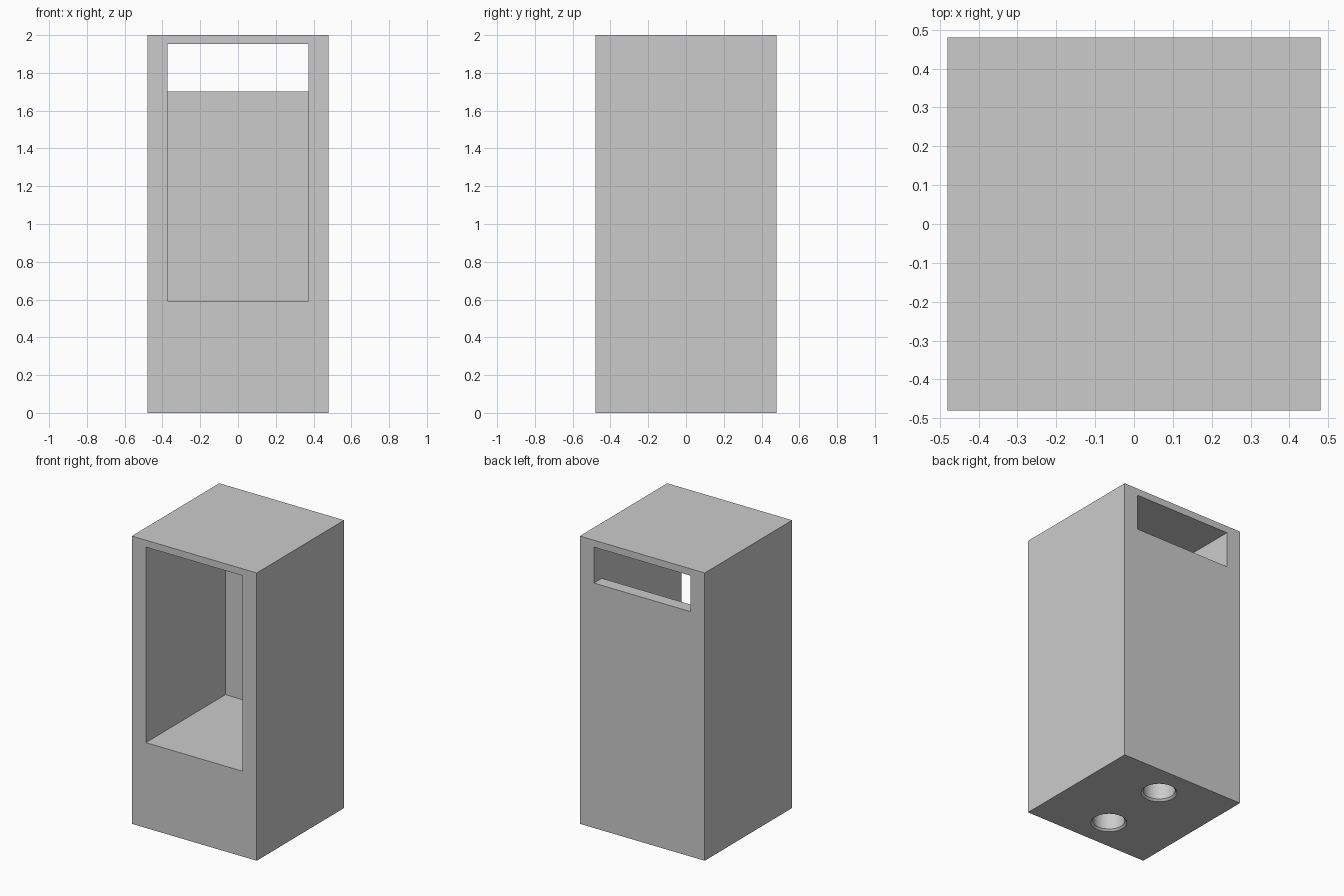
import bpy, bmesh
from math import pi, radians
from mathutils import Matrix

cube = bpy.data.objects.get("Cube")
if cube:
    bpy.data.objects.remove(cube, do_unlink=True)

HALF, HEIGHT = 0.48, 2.0            # outer block
OPEN_HALF, FLOOR, CEILING = 0.372, 0.593, 1.952
SLOT_SILL, BACK_WALL = 1.702, 0.393  # rear slot and inner face of back wall

grey = bpy.data.materials.new("light grey")
grey.use_nodes = True
colour = (0.6, 0.6, 0.6, 1)
grey.diffuse_color = colour
grey.node_tree.nodes["Principled BSDF"].inputs["Base Color"].default_value = colour


def make_object(name, bm):
    bmesh.ops.recalc_face_normals(bm, faces=bm.faces)
    mesh = bpy.data.meshes.new(name)
    bm.to_mesh(mesh)
    bm.free()
    mesh.materials.append(grey)
    obj = bpy.data.objects.new(name, mesh)
    bpy.context.collection.objects.link(obj)
    return obj


def cut(target, cutter):
    mod = target.modifiers.new("cut", 'BOOLEAN')
    mod.operation, mod.solver, mod.object = 'DIFFERENCE', 'EXACT', cutter
    bpy.context.view_layer.objects.active = target
    bpy.ops.object.modifier_apply(modifier=mod.name)
    bpy.data.objects.remove(cutter, do_unlink=True)


# Solid block
bm = bmesh.new()
bmesh.ops.create_cube(bm, size=1, matrix=Matrix.Translation((0, 0, HEIGHT / 2))
                      @ Matrix.Diagonal((2 * HALF, 2 * HALF, HEIGHT, 1)))
housing = make_object("housing", bm)

# Tall front recess that continues as a slot through the back wall
bm = bmesh.new()
side = [(-0.6, FLOOR), (BACK_WALL, FLOOR), (BACK_WALL, SLOT_SILL),
        (0.6, SLOT_SILL), (0.6, CEILING), (-0.6, CEILING)]
face = bm.faces.new([bm.verts.new((-OPEN_HALF, y, z)) for y, z in side])
walls = bmesh.ops.extrude_face_region(bm, geom=[face], use_keep_orig=True)
bmesh.ops.translate(bm, vec=(2 * OPEN_HALF, 0, 0),
                    verts=[v for v in walls["geom"] if isinstance(v, bmesh.types.BMVert)])
cut(housing, make_object("recess_cutter", bm))

# Two blind holes with chamfered rims in the underside
for y in (-0.25, 0.25):
    bm = bmesh.new()
    profile = [(0, -0.05), (0.115, -0.05), (0.115, 0), (0.102, 0.013), (0.102, 0.25), (0, 0.25)]
    verts = [bm.verts.new((r, 0, z)) for r, z in profile]
    edges = [bm.edges.new(pair) for pair in zip(verts, verts[1:])]
    bmesh.ops.spin(bm, geom=verts + edges, axis=(0, 0, 1), cent=(0, 0, 0),
                   angle=2 * pi, steps=48)
    bmesh.ops.remove_doubles(bm, verts=bm.verts, dist=0.0005)
    bmesh.ops.translate(bm, vec=(0, y, 0), verts=bm.verts)
    cut(housing, make_object("hole_cutter", bm))

# Smooth hole walls, crisp edges elsewhere
bpy.ops.object.select_all(action='DESELECT')
housing.select_set(True)
bpy.context.view_layer.objects.active = housing
bpy.ops.object.shade_smooth_by_angle(angle=radians(30))
